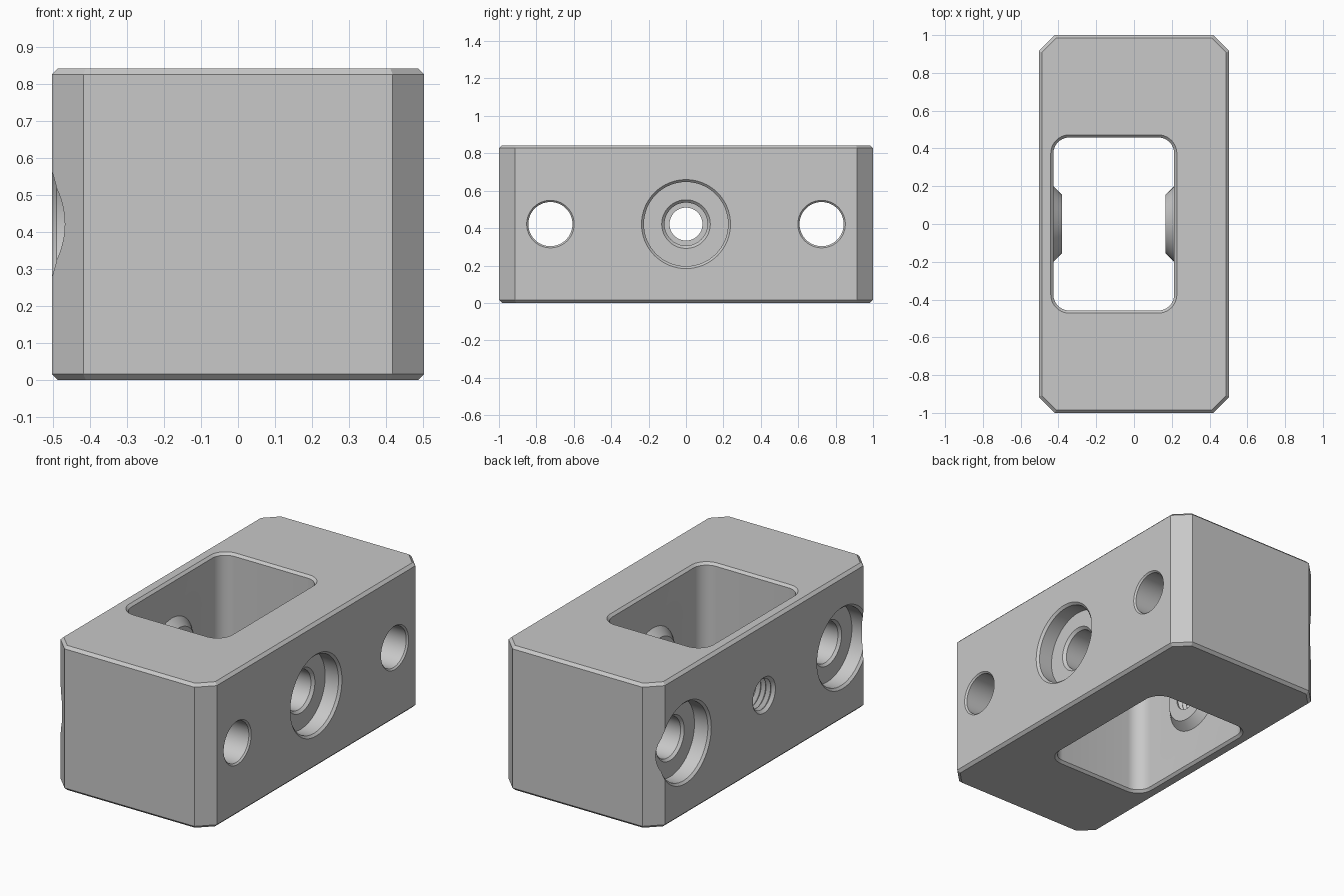
import bpy, bmesh, math

if "Cube" in bpy.data.objects:
    bpy.data.objects.remove(bpy.data.objects["Cube"])

X, Y, H = 0.504, 1.0, 0.843      # half width, half length, height
MID = H / 2
WALL_L, WALL_R = -0.427, 0.213   # pocket side walls

metal = bpy.data.materials.new("plain grey metal")
metal.diffuse_color = (0.58, 0.58, 0.58, 1)
metal.use_nodes = True
metal.node_tree.nodes["Principled BSDF"].inputs["Base Color"].default_value = metal.diffuse_color


def loft(name, rings):
    """Closed solid through rings that share a point count."""
    bm = bmesh.new()
    loops = [[bm.verts.new(p) for p in r] for r in rings]
    n = len(loops[0])
    for a, b in zip(loops, loops[1:]):
        for i in range(n):
            j = (i + 1) % n
            bm.faces.new((a[i], a[j], b[j], b[i]))
    bm.faces.new(loops[0][::-1])
    bm.faces.new(loops[-1])
    bmesh.ops.recalc_face_normals(bm, faces=bm.faces)
    me = bpy.data.meshes.new(name)
    bm.to_mesh(me)
    bm.free()
    ob = bpy.data.objects.new(name, me)
    bpy.context.collection.objects.link(ob)
    me.materials.append(metal)
    return ob


def turned(name, y, profile, n=64):
    """Solid turned about an axis along x; profile holds (x, radius)."""
    angles = [2 * math.pi * i / n for i in range(n)]
    return loft(name, [[(x, y + r * math.cos(a), MID + r * math.sin(a)) for a in angles]
                       for x, r in profile])


def octagon(inset, z):
    x, y, c = X - inset, Y - inset, 0.085 - 0.586 * inset
    return [(x, c - y, z), (x, y - c, z), (x - c, y, z), (c - x, y, z),
            (-x, y - c, z), (-x, c - y, z), (c - x, -y, z), (x - c, -y, z)]


def rounded(grow, z, r=0.085, steps=10):
    cx, hx, hy = (WALL_L + WALL_R) / 2, (WALL_R - WALL_L) / 2, 0.458
    pts = []
    for k, (sx, sy) in enumerate([(1, 1), (-1, 1), (-1, -1), (1, -1)]):
        for i in range(steps + 1):
            a = math.pi / 2 * (k + i / steps)
            pts.append((cx + sx * (hx - r) + (r + grow) * math.cos(a),
                        sy * (hy - r) + (r + grow) * math.sin(a), z))
    return pts


def combine(target, tool, operation):
    m = target.modifiers.new(tool.name, 'BOOLEAN')
    m.object, m.operation, m.solver = tool, operation, 'EXACT'
    bpy.context.view_layer.objects.active = target
    bpy.ops.object.modifier_apply(modifier=m.name)
    bpy.data.objects.remove(tool)


# Block with chamfered corners and rims
e = 0.016
block = loft("block", [octagon(e, 0), octagon(0, e), octagon(0, H - e), octagon(e, H)])

# Rounded pocket through the block, flared at both rims
g = 0.014
combine(block, loft("pocket", [rounded(g, -0.1), rounded(g, 0), rounded(0, g),
                               rounded(0, H - g), rounded(g, H), rounded(g, H + 0.1)]),
        'DIFFERENCE')

# Tapered bosses on the two pocket walls
combine(block, turned("left_boss", 0, [(WALL_L - 0.03, 0.2), (WALL_L, 0.2), (-0.382, 0.155)]), 'UNION')
combine(block, turned("right_boss", 0, [(WALL_R + 0.03, 0.2), (WALL_R, 0.2), (0.168, 0.155)]), 'UNION')

# Counterbored centre hole on the right side
bore = [(0.6, 0.238), (X, 0.238), (X - 0.013, 0.225), (0.405, 0.225),
        (0.405, 0.13), (0.39, 0.115), (0.1, 0.115)]
combine(block, turned("centre_bore", 0, bore), 'DIFFERENCE')

# Threaded centre hole on the left side
thread = [(-0.6, 0.104), (-X, 0.104), (-0.488, 0.088)]
for k in range(3):
    x = -0.485 + 0.032 * k
    thread += [(x, 0.088), (x + 0.015, 0.108), (x + 0.03, 0.088)]
thread += [(-0.38, 0.088), (-0.3, 0.088)]
combine(block, turned("threaded_hole", 0, thread), 'DIFFERENCE')

# Two bolt holes, counterbored on the left side
bolt = [(0.6, 0.127), (X, 0.127), (X - 0.009, 0.118), (-0.39, 0.118), (-0.405, 0.13),
        (-0.405, 0.225), (0.013 - X, 0.225), (-X, 0.238), (-0.6, 0.238)]
for side in (-1, 1):
    combine(block, turned("bolt_hole", 0.725 * side, bolt), 'DIFFERENCE')

# Smooth round walls, sharp edges
bpy.ops.object.select_all(action='DESELECT')
block.select_set(True)
bpy.context.view_layer.objects.active = block
bpy.ops.object.shade_smooth_by_angle(angle=math.radians(25))
